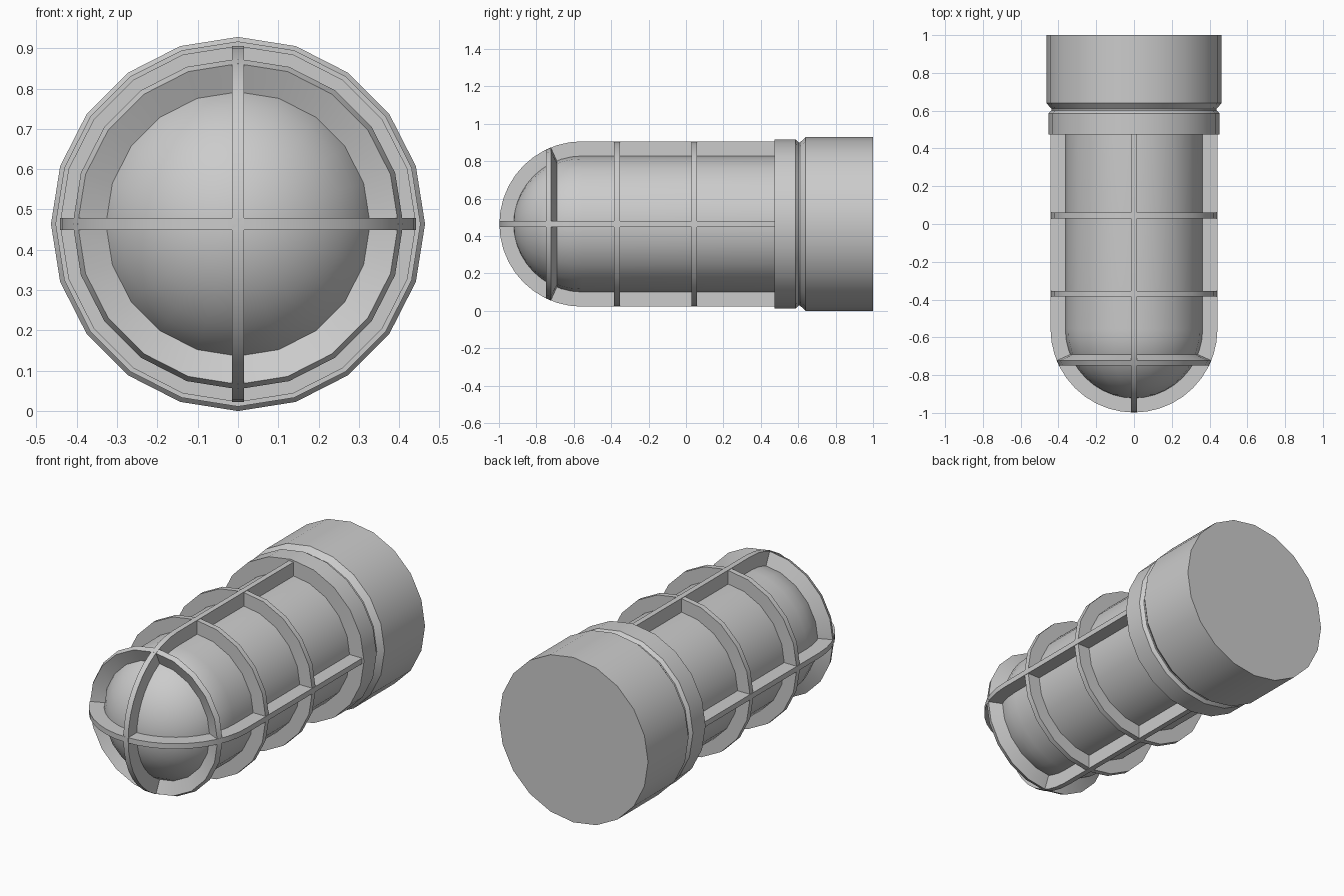
import bpy, bmesh
from math import sin, cos, pi, radians
from mathutils import Vector

if "Cube" in bpy.data.objects:
    bpy.data.objects.remove(bpy.data.objects["Cube"])

CZ = 0.464          # height of the lamp axis
SIDES = 20
CAGE_R, GLASS_R = 0.442, 0.366
DOME_Y = -0.556     # where the straight sides turn into the dome


def finish(name, bm, smooth=True):
    bmesh.ops.remove_doubles(bm, verts=bm.verts, dist=1e-5)
    bmesh.ops.recalc_face_normals(bm, faces=bm.faces)
    mesh = bpy.data.meshes.new(name)
    bm.to_mesh(mesh)
    bm.free()
    ob = bpy.data.objects.new(name, mesh)
    bpy.context.collection.objects.link(ob)
    if smooth:
        bpy.ops.object.select_all(action='DESELECT')
        ob.select_set(True)
        bpy.context.view_layer.objects.active = ob
        bpy.ops.object.shade_smooth_by_angle(angle=radians(30))
    return ob


def lathe(name, profile, closed=False):
    """Revolve (radius, y) points around the lamp axis."""
    bm = bmesh.new()
    rows = []
    for r, y in profile:
        if r < 1e-6:
            rows.append([bm.verts.new((0, y, CZ))] * SIDES)
        else:
            rows.append([bm.verts.new((r * sin(2 * pi * i / SIDES), y,
                                       CZ + r * cos(2 * pi * i / SIDES)))
                         for i in range(SIDES)])
    pairs = list(zip(rows, rows[1:]))
    if closed:
        pairs.append((rows[-1], rows[0]))
    for a, b in pairs:
        for i in range(SIDES):
            j = (i + 1) % SIDES
            bm.faces.new(list(dict.fromkeys((a[i], a[j], b[j], b[i]))))
    return finish(name, bm)


def u_path(r, n=20):
    """U-shaped path: straight side, half circle over the dome, straight side."""
    arc = [(r * cos(pi * i / n), DOME_Y - r * sin(pi * i / n)) for i in range(n + 1)]
    return [(r, 0.5)] + arc + [(-r, 0.5)]


def rib(name, direction, half=0.015):
    bm = bmesh.new()
    d = Vector(direction)
    side = d.cross(Vector((0, 1, 0))) * half
    loops = []
    for (ro, yo), (ri, yi) in zip(u_path(CAGE_R), u_path(GLASS_R - 0.012)):
        o = d * ro + Vector((0, yo, CZ))
        n = d * ri + Vector((0, yi, CZ))
        loops.append([bm.verts.new(p) for p in (o + side, o - side, n - side, n + side)])
    for a, b in zip(loops, loops[1:]):
        for i in range(4):
            j = (i + 1) % 4
            bm.faces.new((a[i], a[j], b[j], b[i]))
    bm.faces.new(loops[0])
    bm.faces.new(loops[-1])
    return finish(name, bm)


# base with groove and collar
lathe("base", [(0, 1.0), (0.464, 1.0), (0.464, 0.64), (0.437, 0.61), (0.437, 0.602),
               (0.453, 0.585), (0.453, 0.473), (0, 0.473)])

# domed glass
dome = [(GLASS_R * cos(pi / 2 * i / 10), DOME_Y - GLASS_R * sin(pi / 2 * i / 10))
        for i in range(11)]
lathe("glass", [(0, 0.5), (GLASS_R, 0.5)] + dome)

# straight guard rings
for k, y in enumerate((0.045, -0.369)):
    lathe(f"guard_ring_{k + 1}", [(CAGE_R, y - 0.015), (CAGE_R, y + 0.015),
                                  (0.352, y + 0.015), (0.352, y - 0.015)], closed=True)

# front guard ring, tilted to stand square on the dome
a = radians(24)
out, across = (cos(a), -sin(a)), (sin(a) * 0.015, cos(a) * 0.015)
lathe("front_guard_ring",
      [(out[0] * r + s * across[0], DOME_Y + out[1] * r + s * across[1])
       for r, s in ((CAGE_R, -1), (CAGE_R, 1), (0.352, 1), (0.352, -1))], closed=True)

# crossing guard ribs
rib("upright_rib", (0, 0, 1))
rib("level_rib", (1, 0, 0))
